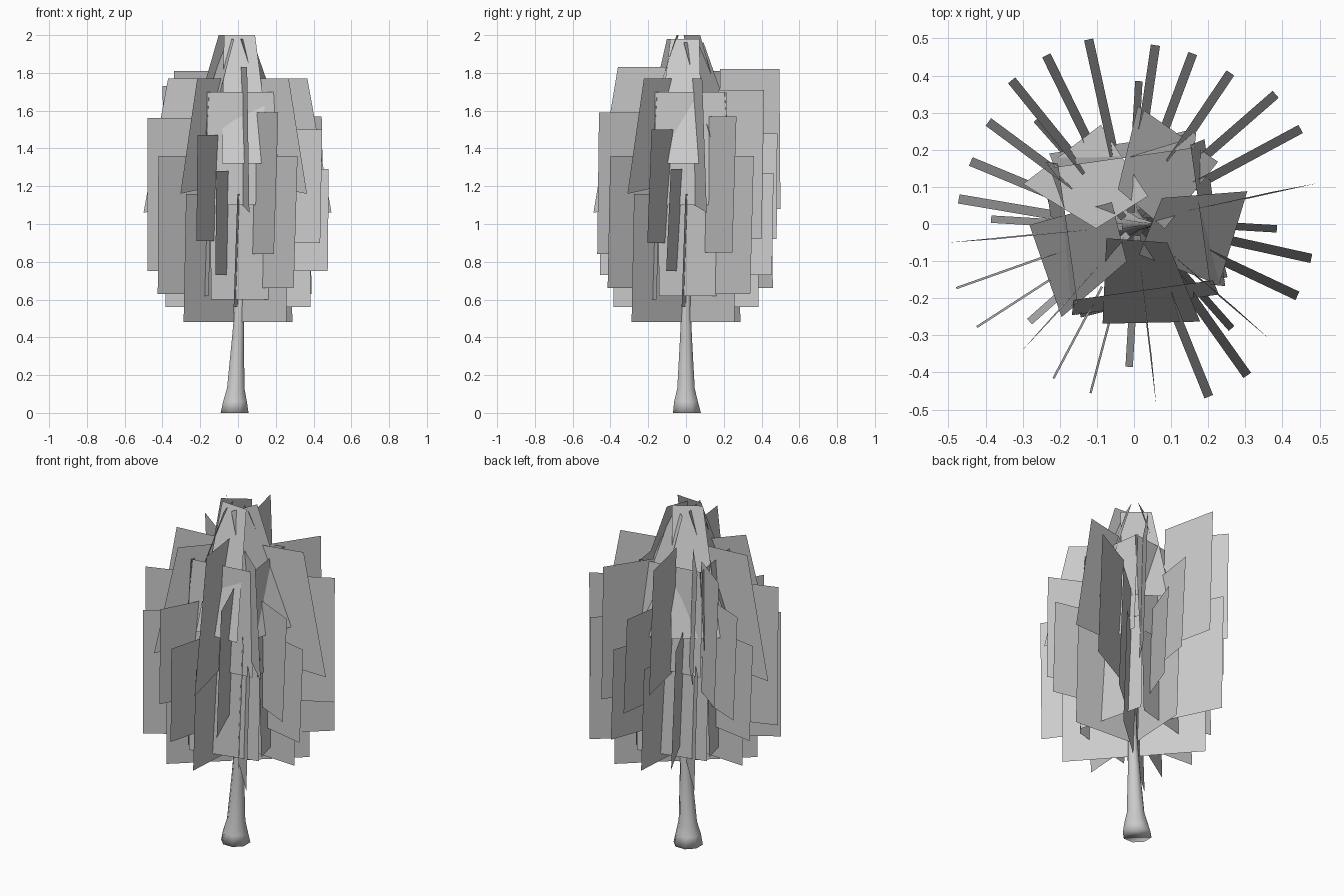
import bpy, math
from math import cos, sin, pi, radians
from mathutils import Vector

if "Cube" in bpy.data.objects:
    bpy.data.objects.remove(bpy.data.objects["Cube"])

def make(name, verts, faces, smooth=False):
    me = bpy.data.meshes.new(name)
    me.from_pydata([tuple(v) for v in verts], [], faces)
    for p in me.polygons:
        p.use_smooth = smooth
    ob = bpy.data.objects.new(name, me)
    bpy.context.collection.objects.link(ob)
    return ob

def cards(name, quads):
    verts = [v for q in quads for v in q]
    make(name, verts, [tuple(range(4 * i, 4 * i + 4)) for i in range(len(quads))])

def radial(x, y, r_in, z0, z1, pull=0.0, lean=0.02):
    """Upright card running outward from the trunk to the tip (x, y).
    pull draws the upper edge inward, lean tips it sideways."""
    d = Vector((x, y, 0))
    r = d.length
    d.normalize()
    s = Vector((-d.y, d.x, 0)) * lean
    up, dn = Vector((0, 0, z1)), Vector((0, 0, z0))
    rise = Vector((0, 0, 0.35 * pull))
    return [d * r_in + dn + rise, d * r + dn,
            d * (r - pull) + up + s, d * max(r_in - pull, 0.03) + up + s]

# Trunk: flared foot, slightly bent, tapering into the crown
path = [(-.018, .005, 0, .08), (-.016, 0, .06, .068), (-.012, 0, .13, .05),
        (0, 0, .4, .034), (.01, 0, .6, .026), (.018, 0, 1.0, .018), (.035, 0, 1.5, .012), (.05, 0, 1.83, .006)]
N = 8
tv = [(x + r * cos(2 * pi * (i + .5) / N), y + r * sin(2 * pi * (i + .5) / N), z)
      for x, y, z, r in path for i in range(N)]
tf = [(k * N + i, k * N + (i + 1) % N, (k + 1) * N + (i + 1) % N, (k + 1) * N + i)
      for k in range(len(path) - 1) for i in range(N)]
tf.append(tuple(range(N - 1, -1, -1)))
make("trunk", tv, tf, True)

# Outer foliage: tip x, tip y, bottom, top
outer = [(-.11, .50, 1.08, 1.82), (.07, .48, .92, 1.48), (.17, .455, .73, 1.27),
         (.27, .40, .92, 1.71), (.39, .34, .63, 1.36), (.455, .245, .85, 1.57),
         (.475, -.105, .75, 1.29), (.435, -.205, .9, 1.5), (.295, -.415, .66, 1.36),
         (.19, -.47, .84, 1.59), (-.12, -.455, .73, 1.28), (-.22, -.415, .91, 1.47),
         (-.425, -.275, .63, 1.36), (-.48, -.17, .75, 1.56), (-.47, .08, .75, 1.3),
         (-.435, .18, .9, 1.5), (-.385, .285, 1.0, 1.73), (-.32, .395, 1.15, 1.81),
         (-.225, .46, .66, 1.36)]
cards("outer_foliage", [radial(x, y, .19, a, b, 0, .025 if x + y > -.4 else .006)
                        for x, y, a, b in outer])

# Upper foliage: cards whose outer edge slopes inward toward the top
upper = [(.06, -.49), (.365, -.31), (.495, .11), (-.305, -.345), (-.5, -.05)]
cards("upper_foliage", [radial(x, y, .16, 1.06 if abs(x * y) < .08 else 1.16,
                               1.83 if abs(x) < .1 else 1.77, .13, .004)
                        for x, y in upper])

# Lower foliage: eight wide cards starting at the trunk
cards("lower_foliage", [radial(.385 * cos(k * pi / 4 - .06), .385 * sin(k * pi / 4 - .06), .03,
                               .56 if k % 2 == 0 else .48, 1.16, 0, .02) for k in range(8)])

# Inner foliage: two tiers of near-upright cards boxed around the trunk
def tangent_card(ang, r0, w0, z0, r1, w1, z1, skew=0.0):
    d = Vector((cos(ang), sin(ang), 0))
    t = Vector((-d.y, d.x, 0))
    b, u = Vector((0, 0, z0)), Vector((0, 0, z1))
    k = d * skew
    return [d * r0 - t * w0 + b - k, d * r0 + t * w0 + b + k,
            d * r1 + t * w1 + u + k, d * r1 - t * w1 + u - k]

cards("inner_foliage",
      [tangent_card(radians(-76 + 90 * k), .21, .2, .6 + .02 * (k % 2), .195, .2, 1.2)
       for k in range(4)] +
      [tangent_card(radians(8 + 90 * k), .22, .2, 1.1, .18, .19, 1.7) for k in range(4)])

# Crown: a ring of cards leaning in toward the top
cards("crown_foliage",
      [tangent_card(radians(-80 + 72 * k), .27, .13, 1.32, .045, .08, 2.0 - .02 * (k % 3), .02)
       for k in range(5)])
